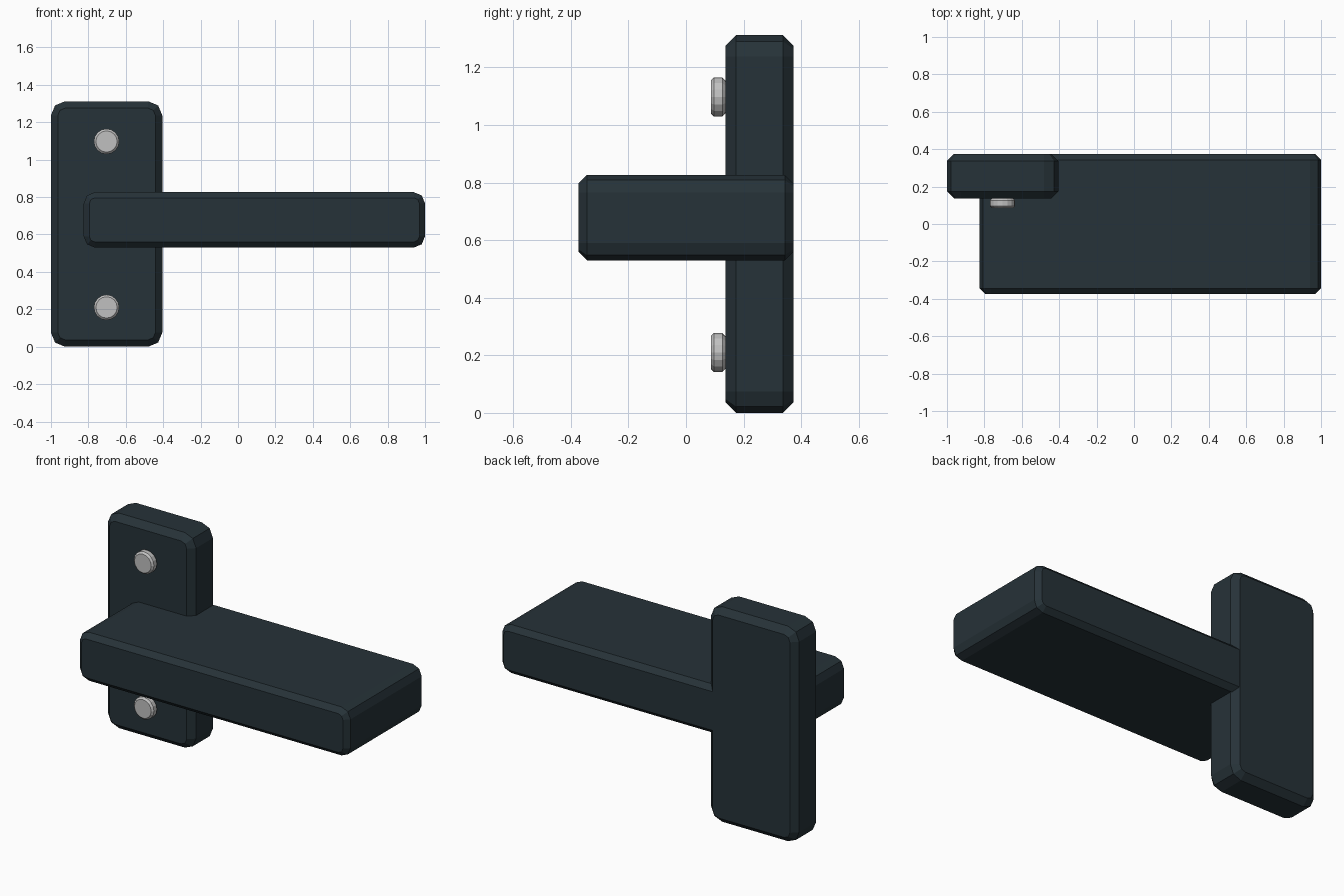
import bpy
import bmesh
from math import cos, sin, pi

cube = bpy.data.objects.get("Cube")
if cube:
    bpy.data.objects.remove(cube, do_unlink=True)


def material(name, rgb, metallic=0.0):
    mat = bpy.data.materials.new(name)
    mat.use_nodes = True
    mat.diffuse_color = (*rgb, 1)
    bsdf = mat.node_tree.nodes["Principled BSDF"]
    bsdf.inputs["Base Color"].default_value = (*rgb, 1)
    bsdf.inputs["Metallic"].default_value = metallic
    bsdf.inputs["Roughness"].default_value = 0.6
    return mat


def outline(x0, x1, z0, z1, radius, segments):
    """Rounded rectangle in the XZ plane."""
    corners = [(x1, z1, -1, -1), (x0, z1, 1, -1), (x0, z0, 1, 1), (x1, z0, -1, 1)]
    points = []
    for quarter, (x, z, sx, sz) in enumerate(corners):
        for step in range(segments + 1):
            a = (quarter + step / segments) * pi / 2
            points.append((x + sx * radius + radius * cos(a),
                           z + sz * radius + radius * sin(a)))
    return points


def chamfered_solid(name, x, y, z, radius, chamfer, mat, segments=2):
    """Extrude a rounded outline along y, with chamfered front and back rims."""
    bm = bmesh.new()
    rings = []
    for depth, inset in ((y[0], chamfer), (y[0] + chamfer, 0),
                         (y[1] - chamfer, 0), (y[1], chamfer)):
        points = outline(x[0] + inset, x[1] - inset, z[0] + inset, z[1] - inset,
                         radius - inset, segments)
        rings.append([bm.verts.new((px, depth, pz)) for px, pz in points])
    count = len(rings[0])
    for a, b in zip(rings, rings[1:]):
        for i in range(count):
            j = (i + 1) % count
            bm.faces.new((a[i], a[j], b[j], b[i]))
    bm.faces.new(rings[0])
    bm.faces.new(rings[-1])
    bmesh.ops.remove_doubles(bm, verts=bm.verts, dist=0.0001)
    bmesh.ops.recalc_face_normals(bm, faces=bm.faces)
    mesh = bpy.data.meshes.new(name)
    bm.to_mesh(mesh)
    bm.free()
    mesh.materials.append(mat)
    obj = bpy.data.objects.new(name, mesh)
    bpy.context.collection.objects.link(obj)
    return obj


def bolt(name, x, z, y, radius, chamfer, mat, sides=16):
    """Short round bolt head facing the front."""
    bm = bmesh.new()
    bmesh.ops.create_cone(bm, cap_ends=True, segments=sides, radius1=radius,
                          radius2=radius, depth=y[1] - y[0])
    rims = [e for e in bm.edges if abs(e.verts[0].co.z - e.verts[1].co.z) < 0.001]
    bmesh.ops.bevel(bm, geom=rims, offset=chamfer, segments=1, affect='EDGES')
    mesh = bpy.data.meshes.new(name)
    bm.to_mesh(mesh)
    bm.free()
    mesh.materials.append(mat)
    obj = bpy.data.objects.new(name, mesh)
    obj.rotation_euler.x = pi / 2
    obj.location = (x, (y[0] + y[1]) / 2, z)
    bpy.context.collection.objects.link(obj)


slate = material("dark slate", (0.0194, 0.0319, 0.0395))
steel = material("light steel", (0.53, 0.53, 0.53))

# Upright mounting plate and the flat arm that passes through it
chamfered_solid("mounting_plate", (-1, -0.405), (0.137, 0.374), (0, 1.312),
                0.075, 0.037, slate)
chamfered_solid("shelf_arm", (-0.825, 1), (-0.374, 0.373), (0.53, 0.826),
                0.06, 0.03, slate)

# Bolt heads above and below the arm
for label, height in (("upper", 1.097), ("lower", 0.21)):
    bolt(label + "_bolt", -0.703, height, (0.086, 0.137), 0.068, 0.011, steel)
